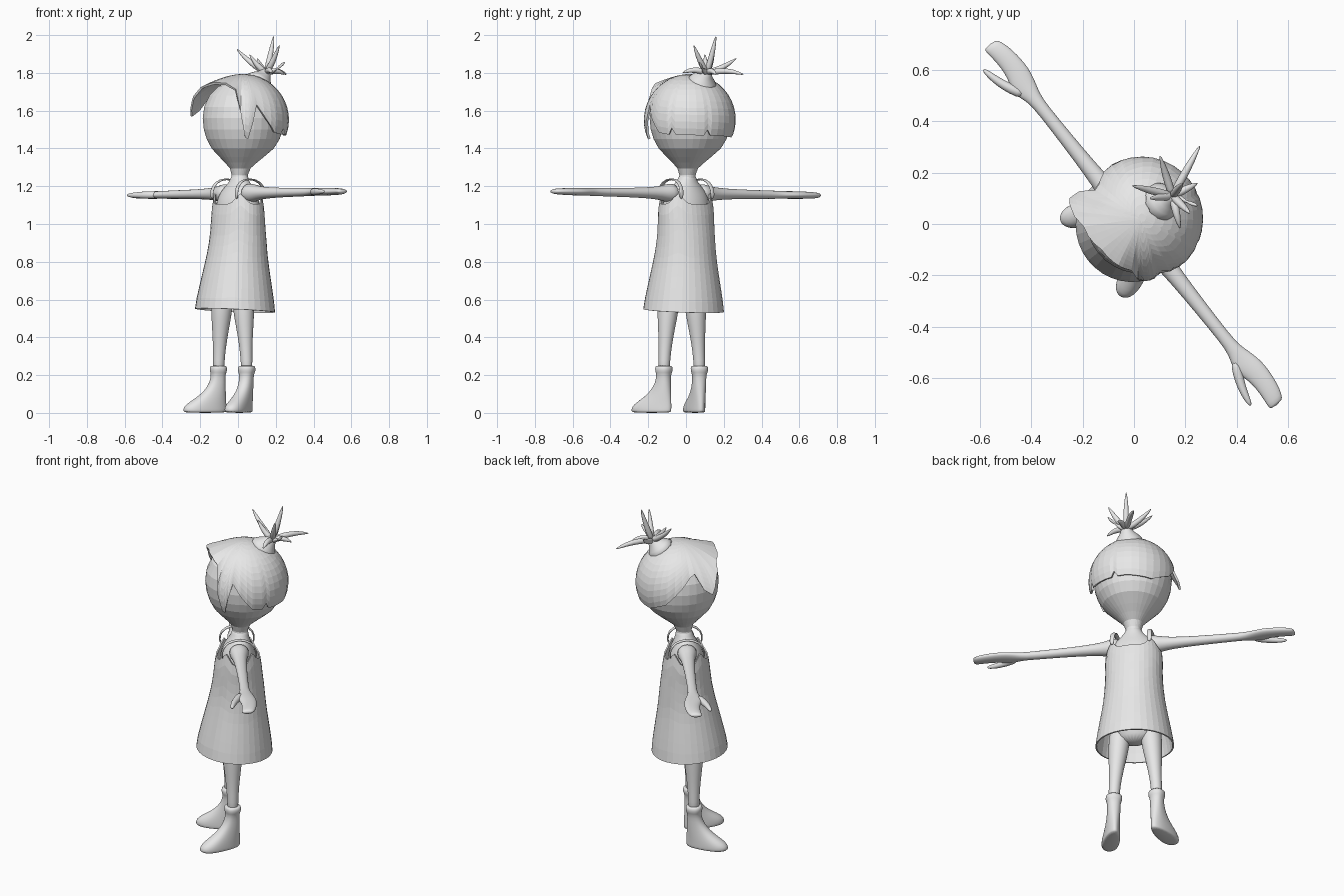
import bpy, bmesh, math
from mathutils import Vector, Matrix

grey = bpy.data.materials.new("plain grey")
grey.diffuse_color = (0.8, 0.8, 0.8, 1)

# The figure is modelled facing -y, then turned about z
TURN = Matrix.Rotation(math.radians(-51.5), 3, 'Z')
BACK = TURN.inverted()


def loft(name, rows, cap0=True, cap1=True, smooth=False, subsurf=0, thick=0):
    """Skin closed rings of points into one mesh."""
    bm = bmesh.new()
    rings = [[bm.verts.new(TURN @ Vector(p)) for p in row] for row in rows]
    n = len(rings[0])
    for a, b in zip(rings, rings[1:]):
        for i in range(n):
            j = (i + 1) % n
            bm.faces.new((a[i], a[j], b[j], b[i]))
    if cap0:
        bm.faces.new(rings[0])
    if cap1:
        bm.faces.new(rings[-1])
    bmesh.ops.recalc_face_normals(bm, faces=bm.faces)
    for f in bm.faces:
        f.smooth = smooth
    me = bpy.data.meshes.new(name)
    bm.to_mesh(me)
    bm.free()
    me.materials.append(grey)
    ob = bpy.data.objects.new(name, me)
    bpy.context.collection.objects.link(ob)
    if thick:
        m = ob.modifiers.new("thickness", 'SOLIDIFY')
        m.thickness, m.offset = thick, 0
    if subsurf:
        m = ob.modifiers.new("smooth", 'SUBSURF')
        m.levels = m.render_levels = subsurf
    return ob


def ring(c, u, v, n=16):
    c, u, v = Vector(c), Vector(u), Vector(v)
    return [c + u * math.cos(t) + v * math.sin(t)
            for t in (2 * math.pi * i / n for i in range(n))]


def level(z, rx, ry, cy=0, cx=0, n=24):
    return ring((cx, cy, z), (rx, 0, 0), (0, ry, 0), n)


def tube(name, pts, radii, n=8, flat=1.0):
    """Tapered tube along a path."""
    pts = [Vector(p) for p in pts]
    rows = []
    for i, p in enumerate(pts):
        d = (pts[min(i + 1, len(pts) - 1)] - pts[max(i - 1, 0)]).normalized()
        ref = Vector((1, 0, 0)) if abs(d.x) < 0.8 else Vector((0, 0, 1))
        u = (ref - d * ref.dot(d)).normalized()
        rows.append(ring(p, u * radii[i], d.cross(u) * radii[i] * flat, n))
    return loft(name, rows, smooth=True, subsurf=1)


def interp(table, x):
    for a, b in zip(table, table[1:]):
        if a[0] <= x <= b[0]:
            t = (x - a[0]) / (b[0] - a[0])
            return [p + (q - p) * t for p, q in zip(a[1:], b[1:])]


# Head and neck: lathe profile (radius, height, centre y)
profile = [(.047, 1.2, .01), (.043, 1.26, .012), (.055, 1.295, .015), (.085, 1.325, .02),
           (.118, 1.355, .025), (.165, 1.4, .032), (.194, 1.45, .035), (.209, 1.5, .035),
           (.215, 1.56, .035), (.207, 1.62, .035), (.18, 1.68, .035), (.13, 1.73, .035),
           (.06, 1.76, .035), (.01, 1.765, .035)]
loft("head", [level(z, r, r, cy, n=32) for r, z, cy in profile])

# Hair cap: lower edge given as (angle from front, height, outward flare)
edge = [(-180, 1.47, .01), (-140, 1.46, .01), (-112, 1.51, .005), (-78, 1.66, 0),
        (-70, 1.68, .01), (-62, 1.60, .03), (-54, 1.57, .055), (-44, 1.66, .06),
        (-30, 1.72, .06), (0, 1.745, .06), (25, 1.74, .06), (40, 1.71, .03),
        (48, 1.6, .005), (54, 1.46, .015), (58, 1.45, .015), (64, 1.54, .005),
        (70, 1.63, 0), (82, 1.56, 0), (97, 1.485, .01), (112, 1.475, .01),
        (117, 1.51, .005), (122, 1.475, .01), (160, 1.47, .01), (165, 1.50, .005),
        (170, 1.47, .01), (180, 1.47, .01)]
angles = sorted(set(range(-180, 180, 10)) | {e[0] for e in edge if e[0] < 180})
rows = []
for k in range(13):
    t = .04 + .96 * k / 12
    row = []
    for deg in angles:
        ze, flare = interp(edge, deg)
        a = t * math.acos((ze - 1.56) / .228)
        r = .23 * math.sin(a) + flare * t * t
        f = math.radians(deg)
        row.append((r * math.sin(f), .035 - r * math.cos(f), 1.56 + .228 * math.cos(a)))
    rows.append(row)
loft("hair", rows, cap1=False, thick=.012)

# Hair tuft: a short stalk with curved spikes (positions on the grid axes)
base = Vector((.15, .11, 1.80))
tube("tuft_stalk", [BACK @ Vector(p) for p in ((.10, .08, 1.73), (.125, .095, 1.772),
     (.142, .105, 1.79), (.155, .115, 1.82))], [.11, .06, .034, .024], 12)
tips = [(-.01, .15, 1.93), (.26, .31, 1.79), (.19, .16, 2.0), (.10, .27, 1.88),
        (.18, -.02, 1.80), (.25, .07, 1.86), (.22, .04, 1.95), (.25, .16, 1.79), (.06, .10, 1.90)]
for i, tip in enumerate(tips):
    tip = Vector(tip)
    sag = Vector((0, 0, .012 if tip.z > 1.85 else -.015))
    pts = [base, base.lerp(tip, .35) - sag, base.lerp(tip, .7) - sag, tip]
    tube(f"tuft_spike_{i + 1}", [BACK @ p for p in pts], [.017, .018, .014, .003], 8)

# Body under the dress
loft("torso", [level(*r) for r in ((.56, .06, .05, -.03), (.62, .13, .08, -.025),
     (.75, .135, .1, -.01), (.95, .13, .105), (1.08, .14, .105), (1.14, .135, .09),
     (1.18, .11, .07, .003), (1.21, .075, .056, .007), (1.235, .05, .047, .01),
     (1.27, .042, .042, .012))], smooth=True, subsurf=1)

# Dress: flared shell, slightly tilted hem, neckline and armholes in the top edge
shape = [(.54, .213, .205, -.02), (.6, .204, .198, -.018), (.68, .190, .183, -.014),
         (.76, .175, .167, -.01), (.84, .163, .152, -.005), (.92, .156, .140, 0),
         (1.0, .154, .130, 0), (1.06, .156, .124, 0), (1.10, .153, .117, 0),
         (1.18, .135, .105, 0)]
rows = []
for k in range(11):
    row = []
    for i in range(36):
        f = 2 * math.pi * i / 36
        off = abs(abs(math.degrees(math.asin(math.sin(f)))) - 50)
        top = 1.105 + .055 * math.exp(-(off / 15) ** 2)
        z = .54 + (top - .54) * k / 10
        rx, ry, cy = interp(shape, z)
        y = cy - ry * math.cos(f)
        row.append((rx * math.sin(f), y, z - .06 * y * (1 - k / 10)))
    rows.append(row)
loft("dress", rows, cap0=False, cap1=False, thick=.008)

# Mirrored parts
for s, side in ((1, "left"), (-1, "right")):
    # Dress strap looping over the shoulder
    tube(f"{side}_strap", [(s * x, y, z) for x, y, z in (
        (.105, -.09, 1.13), (.105, -.098, 1.175), (.10, -.07, 1.225), (.095, 0, 1.243),
        (.10, .07, 1.225), (.105, .098, 1.175), (.105, .09, 1.13))], [.014] * 7, 8, .4)

    # Arm and flat mitten hand: (x, half width, half height, centre y)
    arm = [(.07, .06, .055, 0), (.12, .055, .052, 0), (.16, .045, .042, 0), (.21, .037, .033, 0),
           (.35, .03, .026, 0), (.5, .027, .024, 0), (.61, .026, .022, 0), (.65, .038, .021, 0),
           (.69, .052, .021, -.002), (.73, .05, .021, .008), (.77, .044, .02, .014),
           (.83, .041, .019, .012), (.88, .037, .016, .002), (.9, .03, .01, -.005)]
    drop = lambda x: 1.162 + .012 * s * x
    loft(f"{side}_arm", [ring((s * x, cy, drop(x)), (0, ry, 0), (0, 0, rz), 12)
                         for x, ry, rz, cy in arm], smooth=True, subsurf=1)
    tube(f"{side}_thumb", [(s * x, y, drop(x)) for x, y in (
        (.66, -.02), (.71, -.047), (.76, -.068), (.81, -.08), (.84, -.085))],
        [.022, .022, .018, .014, .006], 8)

    # Leg
    loft(f"{side}_leg", [level(z, r, r, -.036, s * x, 16) for z, r, x in (
        (.68, .062, .085), (.55, .059, .092), (.45, .046, .103), (.36, .036, .111),
        (.28, .031, .118), (.2, .031, .12))], smooth=True, subsurf=1)

    # Boot: rings of (height, heel, toe, heel half width, toe half width)
    spin = Matrix.Rotation(math.radians(21 * s), 3, 'Z')
    rows = []
    for z, heel, toe, wh, wt in ((.25, .036, .036, .036, .036), (.248, .045, .045, .045, .045),
                                 (.22, .047, .047, .047, .047), (.208, .037, .038, .037, .037),
                                 (.16, .038, .047, .036, .036), (.12, .04, .075, .036, .038),
                                 (.085, .042, .115, .036, .043), (.055, .044, .165, .036, .052),
                                 (.03, .045, .195, .036, .058), (.008, .044, .195, .036, .058),
                                 (0, .04, .188, .033, .053)):
        row = []
        for i in range(20):
            f = 2 * math.pi * i / 20
            c = math.cos(f)
            c = math.copysign(abs(c) ** .8, c)
            mid, half = (heel - toe) / 2, (heel + toe) / 2
            w = (wh + wt) / 2 - c * (wt - wh) / 2
            p = spin @ Vector((w * math.sin(f), mid + half * c, z))
            row.append(p + Vector((s * .12, -.037, 0)))
        rows.append(row)
    loft(f"{side}_boot", rows, smooth=True, subsurf=1)
